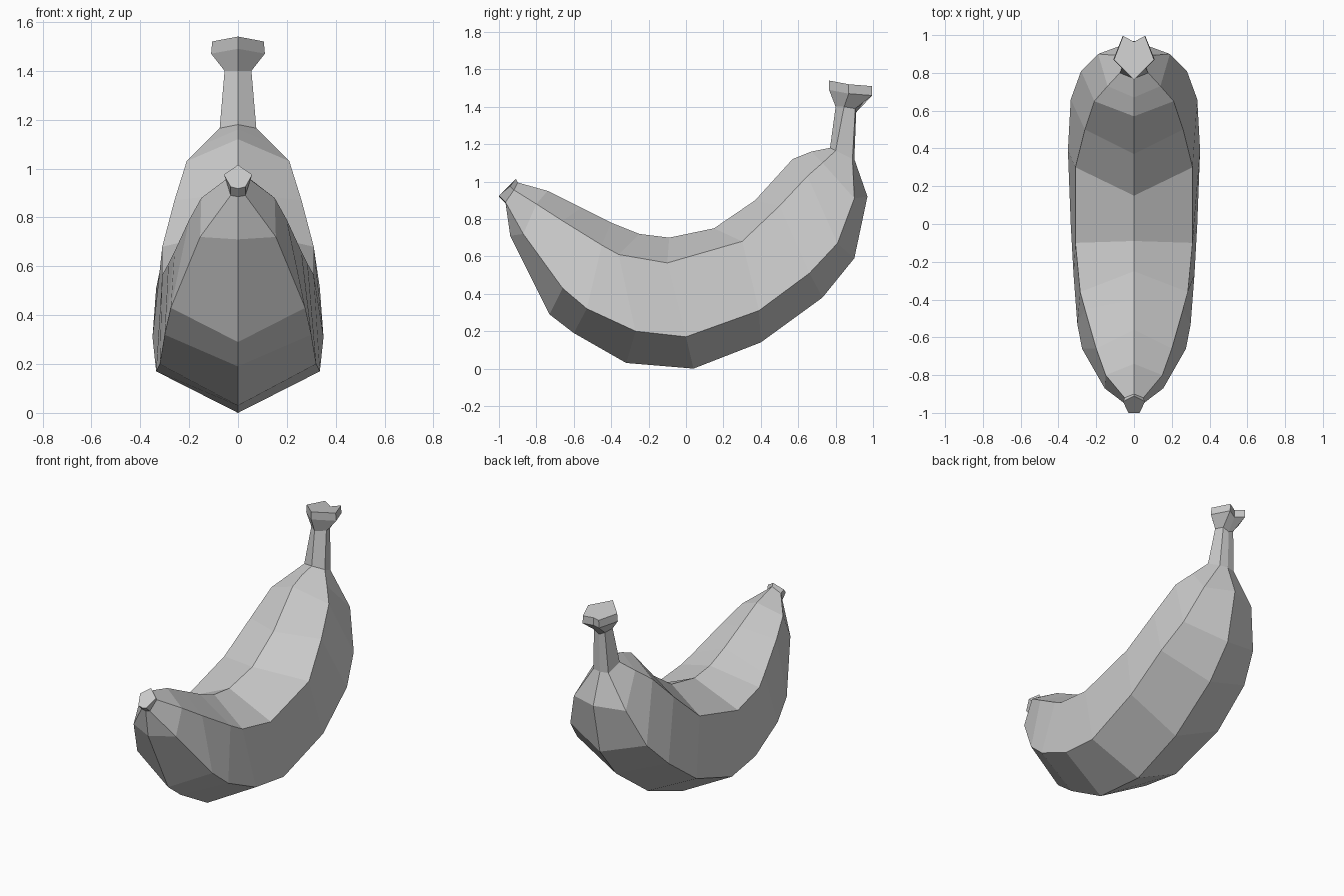
import bpy, bmesh

if "Cube" in bpy.data.objects:
    bpy.data.objects.remove(bpy.data.objects["Cube"])

# Half cross-sections of a six-sided ring:
# top ridge (y,z), upper edge (x,y,z), lower edge (x,y,z), bottom ridge (y,z)
FRUIT = [
    (-.90, .995, .05, -.92, .955, .03, -.965, .89, -.965, .885),
    (-.74, .95, .15, -.80, .88, .155, -.87, .72, -.94, .71),
    (-.56, .86, .20, -.66, .79, .275, -.66, .43, -.73, .29),
    (-.40, .78, .26, -.45, .66, .30, -.53, .32, -.60, .19),
    (-.25, .72, .285, -.36, .61, .32, -.27, .20, -.32, .03),
    (-.09, .70, .31, -.10, .565, .335, 0, .17, .04, 0),
    (.15, .75, .31, .30, .68, .35, .39, .31, .40, .14),
    (.37, .90, .26, .50, .87, .335, .66, .51, .73, .38),
    (.57, 1.12, .21, .65, 1.03, .28, .81, .67, .90, .59),
    (.67, 1.16, .14, .73, 1.10, .19, .90, .91, .97, .92),
    (.77, 1.18, .075, .80, 1.165, .055, .89, 1.12, .90, 1.12),
]
STEM = [
    (.80, 1.40, .055, .845, 1.40, .04, .905, 1.39, .91, 1.37),
    (.765, 1.49, .11, .87, 1.47, .06, .995, 1.46, .965, 1.45),
]


def ring(s):
    """Mirror a half section into a full six-point ring."""
    ty, tz, ux, uy, uz, lx, ly, lz, by, bz = s
    return [(0, ty, tz), (ux, uy, uz), (lx, ly, lz),
            (0, by, bz), (-lx, ly, lz), (-ux, uy, uz)]


def loft(name, rings, cap_start=False, cap_end=False):
    bm = bmesh.new()
    vs = [[bm.verts.new(p) for p in r] for r in rings]
    for a, b in zip(vs, vs[1:]):
        for i in range(6):
            j = (i + 1) % 6
            bm.faces.new((a[i], a[j], b[j], b[i]))
    if cap_start:
        bm.faces.new(vs[0][::-1])
    if cap_end:
        bm.faces.new(vs[-1])
    # consistent outward direction: first side faces away from the loft axis
    bmesh.ops.recalc_face_normals(bm, faces=bm.faces)
    bm.normal_update()
    c = sum((v.co for v in vs[0] + vs[1]), vs[0][0].co * 0) / 12
    f = vs[0][0].link_faces[0]
    if f.normal.dot(f.calc_center_median() - c) < 0:
        bmesh.ops.reverse_faces(bm, faces=bm.faces)
    me = bpy.data.meshes.new(name)
    bm.to_mesh(me)
    bm.free()
    ob = bpy.data.objects.new(name, me)
    bpy.context.collection.objects.link(ob)
    return ob


# Curved fruit, open at both ends where the tip and stem join
fruit = [ring(s) for s in FRUIT]
loft("fruit_body", fruit)

# Blossom tip: a short flared cap on the front end
tip = ring((-.91, 1.015, .058, -.94, .975, .03, -1.0, .925, -1.0, .918))
loft("blossom_tip", [tip, fruit[0]], cap_start=True)

# Stem: narrow neck flaring into a cut end
stem = [fruit[-1]] + [ring(s) for s in STEM]
stem.append([(x * .96, y, z + .05) for x, y, z in stem[-1]])
loft("stem", stem, cap_end=True)
